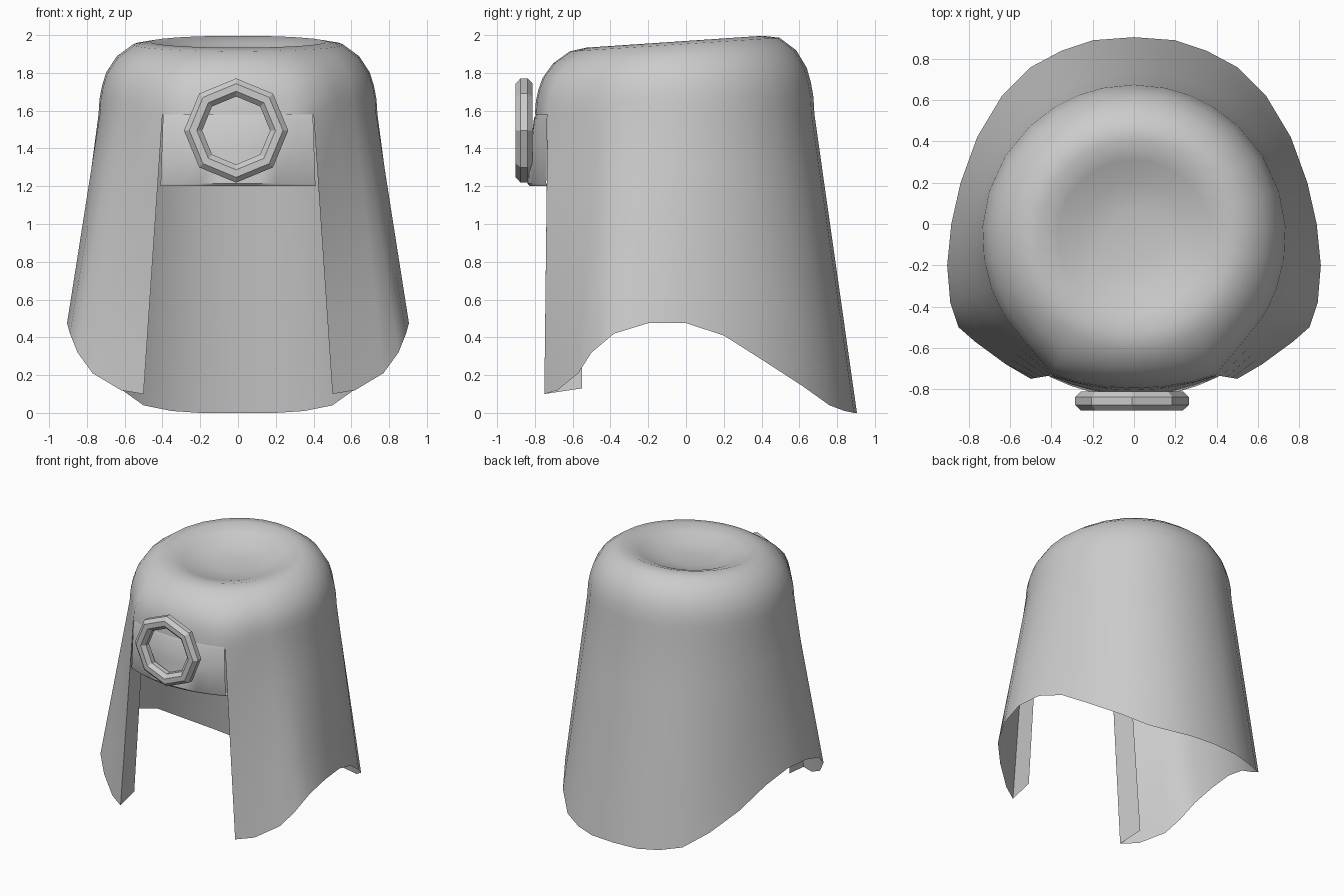
import bpy, bmesh, math
from mathutils import Vector

cube = bpy.data.objects.get("Cube")
if cube:
    bpy.data.objects.remove(cube)

GREY = (0.6, 0.6, 0.6, 1)
cloth = bpy.data.materials.new("grey cloth")
cloth.use_nodes = True
cloth.diffuse_color = GREY
cloth.node_tree.nodes["Principled BSDF"].inputs["Base Color"].default_value = GREY

CENTRE_Y, RADIUS, BRIM_Z = -0.06, 0.74, 1.58
EDGE = math.radians(32.7)      # angle where the front opening ends


def finish(bm, name, smooth=None):
    mesh = bpy.data.meshes.new(name)
    bm.to_mesh(mesh)
    bm.free()
    mesh.materials.append(cloth)
    obj = bpy.data.objects.new(name, mesh)
    bpy.context.collection.objects.link(obj)
    if smooth:
        bpy.ops.object.select_all(action='DESELECT')
        obj.select_set(True)
        bpy.context.view_layer.objects.active = obj
        bpy.ops.object.shade_smooth_by_angle(angle=math.radians(smooth))
    return obj


def bridge(bm, low, high, closed=False):
    n = len(low)
    for i in range(n if closed else n - 1):
        k = (i + 1) % n
        bm.faces.new((low[i], low[k], high[k], high[i]))


def row(bm, points):
    return [bm.verts.new(p) for p in points]


# Hem of one side, from the front edge round to the middle of the back
HEM = [(.5, -.75, .1), (.62, -.68, .12), (.77, -.57, .21), (.85, -.5, .32),
       (.89, -.38, .42), (.905, -.2, .475), (.885, 0, .475), (.84, .2, .41),
       (.76, .42, .27), (.64, .62, .14), (.5, .76, .04), (.35, .84, .01),
       (.2, .89, 0), (0, .905, 0)]
half = [Vector(p) for p in HEM]
hem = half + [Vector((-p.x, p.y, p.z)) for p in reversed(half[:-1])]
angles = [math.atan2(p.x, CENTRE_Y - p.y) % math.tau for p in hem]
angles[0], angles[-1] = EDGE, math.tau - EDGE
front = [math.tau + EDGE * k / 3 for k in (-2, -1, 0, 1, 2)]


def ring_point(a, scale, z):
    y = -RADIUS * math.cos(a) * scale
    if math.cos(a) >= math.cos(EDGE) - 1e-4:      # front brim pushed forward
        y -= 0.05 * (math.sin(a) / math.sin(EDGE)) ** 2 * max(0, scale * 5 - 4)
    tilt = 0.07 * y * max(0, (z - BRIM_Z) / 0.4)
    return Vector((RADIUS * math.sin(a) * scale, CENTRE_Y + y, z + tilt))


# Hood: dented crown and a skirt that is open at the front
bm = bmesh.new()
CROWN = [(1, BRIM_Z), (.993, 1.66), (.975, 1.73), (.945, 1.8), (.87, 1.885),
         (.75, 1.95), (.63, 1.965), (.5, 1.935), (.35, 1.89), (.17, 1.87)]
rings = [row(bm, [ring_point(a, s, z) for a in angles + front]) for s, z in CROWN]
for low, high in zip(rings, rings[1:]):
    bridge(bm, low, high, closed=True)
top = bm.verts.new((0, CENTRE_Y, 1.87))
last = rings[-1]
for i, v in enumerate(last):
    bm.faces.new((v, last[(i + 1) % len(last)], top))
upper = rings[0][:len(hem)]
start = [v.co.copy() for v in upper]
for f in (.25, .5, .75, 1):
    lower = row(bm, [a.lerp(b, f) for a, b in zip(start, hem)])
    bridge(bm, lower, upper)
    upper = lower
finish(bm, "hood", 50)

# Folded strips behind the two front edges
for side, name in ((1, "left_fold"), (-1, "right_fold")):
    bm = bmesh.new()
    quad = [(.5, -.75, .1), (.4, -.733, BRIM_Z), (.42, -.56, BRIM_Z), (.52, -.55, .13)]
    bm.faces.new(row(bm, [(side * x, y, z) for x, y, z in quad][::side]))
    finish(bm, name)

# Curved forehead band with a bottom lip
bm = bmesh.new()
rows = []
for z, y_mid, y_end in ((1.2, -.76, -.66), (1.2, -.825, -.735), (1.215, -.84, -.74),
                        (1.4, -.825, -.738), (1.56, -.805, -.735), (1.6, -.78, -.72)):
    pts = []
    for k in range(9):
        t = k / 4 - 1
        pts.append(((.41 - (z - 1.2) * .035) * t, y_mid + (y_end - y_mid) * t * t, z))
    rows.append(row(bm, pts))
for low, high in zip(rows, rows[1:]):
    bridge(bm, low, high)
finish(bm, "forehead_band", 40)

# Eight-sided ring ornament
bm = bmesh.new()
section = []
for k in range(8):
    b = (k + .5) * math.tau / 8
    section.append((.228 + .052 * math.cos(b), -.857 + .049 * math.sin(b)))
loops = [row(bm, [(r * math.sin(a) - .01, y, 1.495 + r * math.cos(a))
                  for r, y in section])
         for a in [i * math.tau / 8 for i in range(8)]]
for i in range(8):
    bridge(bm, loops[i], loops[(i + 1) % 8], closed=True)
bmesh.ops.recalc_face_normals(bm, faces=bm.faces)
finish(bm, "ring_ornament")
